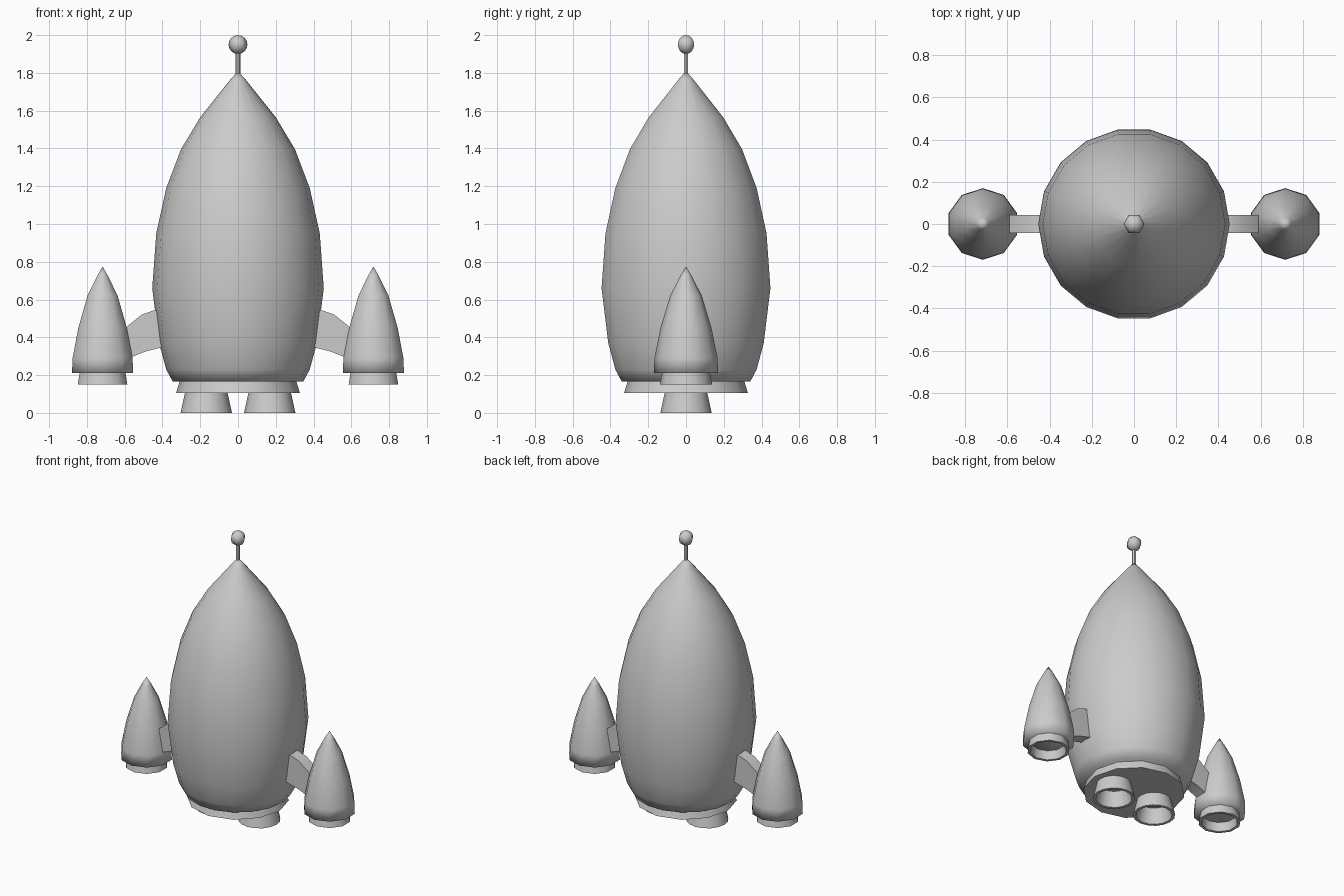
import bpy
import bmesh
from math import sin, cos, pi, radians

if "Cube" in bpy.data.objects:
    bpy.data.objects.remove(bpy.data.objects["Cube"], do_unlink=True)

GREY = (0.6, 0.6, 0.6, 1.0)
grey = bpy.data.materials.new("plain grey")
grey.use_nodes = True
grey.diffuse_color = GREY
grey.node_tree.nodes["Principled BSDF"].inputs["Base Color"].default_value = GREY


def finish(bm, name, sharp):
    """Turn a bmesh into an object, keeping edges steeper than the angle sharp."""
    bmesh.ops.recalc_face_normals(bm, faces=bm.faces[:])
    for face in bm.faces:
        face.smooth = True
    for edge in bm.edges:
        edge.smooth = edge.calc_face_angle(pi) < radians(sharp)
    mesh = bpy.data.meshes.new(name)
    bm.to_mesh(mesh)
    bm.free()
    mesh.materials.append(grey)
    obj = bpy.data.objects.new(name, mesh)
    bpy.context.collection.objects.link(obj)
    return obj


def lathe(name, profile, sides, x=0.0, turn=0.0, sharp=40):
    """Spin a (radius, height) profile about a vertical axis; radius 0 is a pole."""
    bm = bmesh.new()
    rings = []
    for r, z in profile:
        if r == 0:
            rings.append([bm.verts.new((x, 0, z))] * sides)
        else:
            angles = [turn + 2 * pi * i / sides for i in range(sides)]
            rings.append([bm.verts.new((x + r * cos(a), r * sin(a), z)) for a in angles])
    for low, high in zip(rings, rings[1:]):
        for i in range(sides):
            j = (i + 1) % sides
            corners = dict.fromkeys((low[i], low[j], high[j], high[i]))
            bm.faces.new(list(corners))
    return finish(bm, name, sharp)


def nozzle(name, x, rim, neck, bottom, top, sides, turn=0.0):
    """Flared tube, open at the bottom."""
    wall = 0.02
    profile = [(0, top - 0.005), (neck - wall, top - 0.005), (rim - wall, bottom),
               (rim, bottom), (neck, top), (0, top)]
    return lathe(name, profile, sides, x, turn)


def pylon(name, side):
    """Curved strut, extruded across y, joining hull and booster."""
    outline = [(0.36, 0.55), (0.44, 0.545), (0.51, 0.52), (0.585, 0.46), (0.64, 0.40),
               (0.64, 0.25), (0.565, 0.295), (0.49, 0.325), (0.41, 0.345), (0.36, 0.35)]
    bm = bmesh.new()
    face = bm.faces.new([bm.verts.new((side * x, -0.043, z)) for x, z in outline])
    new = bmesh.ops.extrude_face_region(bm, geom=[face])["geom"]
    bmesh.ops.translate(bm, vec=(0, 0.086, 0),
                        verts=[v for v in new if isinstance(v, bmesh.types.BMVert)])
    return finish(bm, name, 20)


# Main body
lathe("hull", [(0, 0.165), (0.345, 0.165), (0.38, 0.23), (0.418, 0.37), (0.454, 0.66),
               (0.433, 0.95), (0.38, 1.19), (0.302, 1.395), (0.2, 1.565),
               (0.04, 1.765), (0, 1.81)], 18, sharp=80)
lathe("engine_skirt", [(0, 0.105), (0.328, 0.105), (0.308, 0.17), (0, 0.17)], 12)

# Mast and ball on the nose
lathe("mast", [(0, 1.78), (0.013, 1.78), (0.013, 1.92), (0, 1.92)], 6)
ball = [(0.05 * sin(pi * k / 8) if 0 < k < 8 else 0, 1.95 - 0.05 * cos(pi * k / 8))
        for k in range(9)]
lathe("mast_ball", ball, 6, sharp=80)

# Engines, side boosters and struts
for label, side in (("left", 1), ("right", -1)):
    nozzle(label + "_main_nozzle", side * 0.168, 0.136, 0.112, 0.0, 0.11, 16)
    pod_x = side * 0.717
    lathe(label + "_booster", [(0, 0.21), (0.17, 0.21), (0.167, 0.29), (0.135, 0.45),
                               (0.084, 0.62), (0.03, 0.725), (0, 0.775)],
          10, pod_x, pi / 10, sharp=100)
    nozzle(label + "_booster_nozzle", pod_x, 0.138, 0.127, 0.15, 0.215, 10, pi / 10)
    pylon(label + "_pylon", side)
